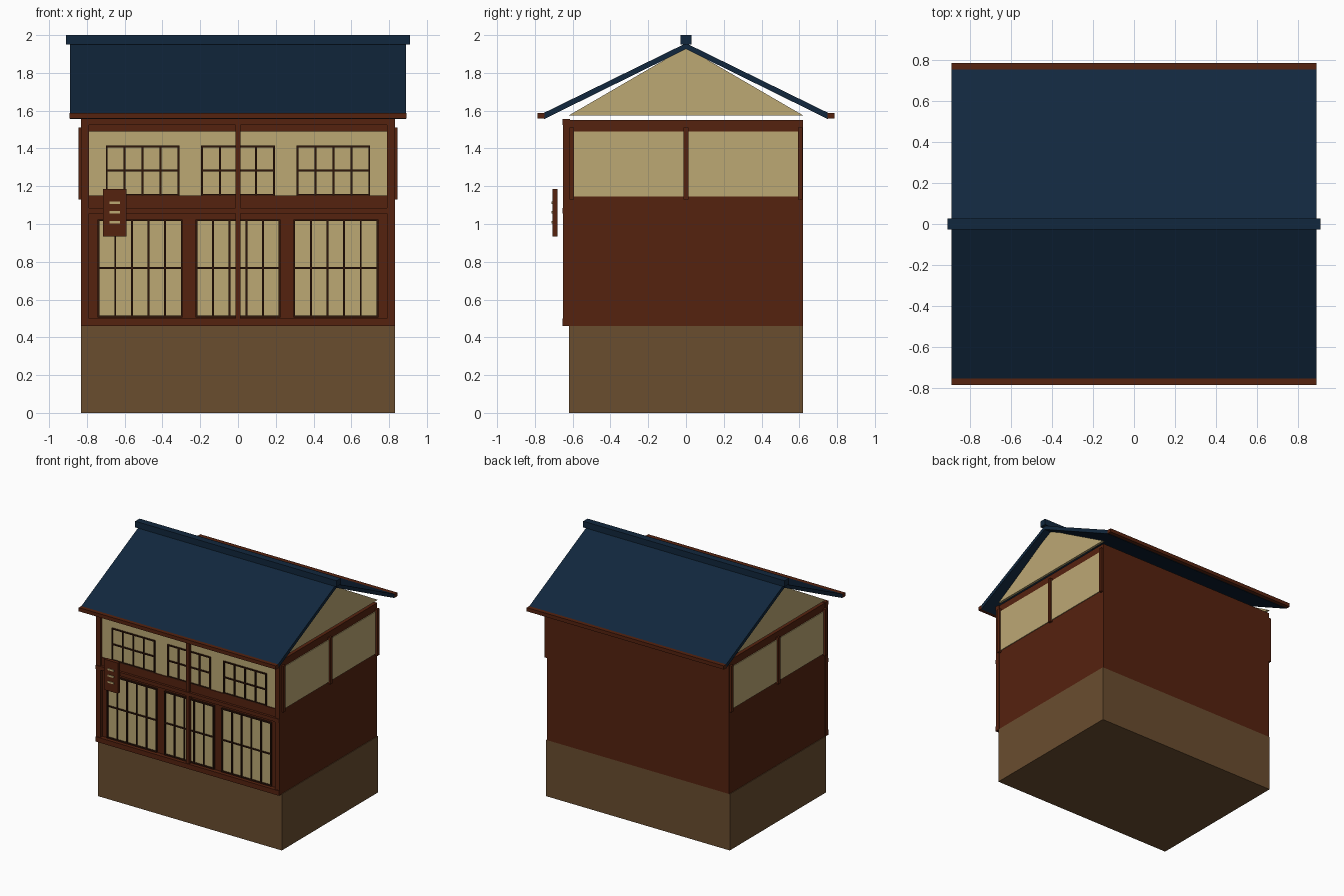
import bpy, bmesh

if "Cube" in bpy.data.objects:
    bpy.data.objects.remove(bpy.data.objects["Cube"])

def srgb(r, g, b):
    f = lambda c: c / 12.92 if c <= 0.04045 else ((c + 0.055) / 1.055) ** 2.4
    return (f(r / 255), f(g / 255), f(b / 255), 1.0)

def material(name, *rgb):
    m = bpy.data.materials.new(name)
    m.diffuse_color = srgb(*rgb)
    m.use_nodes = True
    m.node_tree.nodes["Principled BSDF"].inputs["Base Color"].default_value = m.diffuse_color
    return m

NAVY = material("navy roof", 17, 39, 61)
BROWN = material("red brown wood", 85, 34, 15)
DARK = material("dark brown lattice", 48, 22, 10)
TAN = material("tan plaster", 188, 168, 116)
STONE = material("brown base", 106, 77, 47)

def finish(name, bm, mat):
    bmesh.ops.recalc_face_normals(bm, faces=bm.faces[:])
    me = bpy.data.meshes.new(name)
    bm.to_mesh(me)
    bm.free()
    me.materials.append(mat)
    ob = bpy.data.objects.new(name, me)
    bpy.context.collection.objects.link(ob)
    return ob

def add_box(bm, x0, x1, y0, y1, z0, z1):
    vs = bmesh.ops.create_cube(bm, size=1)["verts"]
    for v in vs:
        v.co = (x0 if v.co.x < 0 else x1, y0 if v.co.y < 0 else y1, z0 if v.co.z < 0 else z1)

def boxes(name, mat, *dims):
    bm = bmesh.new()
    for d in dims:
        add_box(bm, *d)
    return finish(name, bm, mat)

def prism(name, mat, profile, x0, x1):
    # extrude a (y, z) profile along x
    bm = bmesh.new()
    f = bm.faces.new([bm.verts.new((x0, y, z)) for y, z in profile])
    r = bmesh.ops.extrude_face_region(bm, geom=[f])
    for v in r["geom"]:
        if isinstance(v, bmesh.types.BMVert):
            v.co.x = x1
    return finish(name, bm, mat)

def lattice(name, x0, x1, z0, z1, cells, zmid, y0, y1, t=0.01):
    # frame, upright bars and one crossbar
    dims = []
    for i in range(cells + 1):
        x = x0 + t / 2 + (x1 - x0 - t) * i / cells
        dims.append((x - t / 2, x + t / 2, y0, y1, z0, z1))
    for z in (z0 + t / 2, zmid, z1 - t / 2):
        dims.append((x0, x1, y0 + 0.001, y1, z - t / 2, z + t / 2))
    boxes(name, DARK, *dims)

# Base and body
boxes("base", STONE, (-0.83, 0.83, -0.62, 0.62, 0, 0.46))
boxes("body_walls", BROWN, (-0.825, 0.825, -0.62, 0.62, 0.46, 1.55))

# Front plaster, posts and beams
boxes("front_upper_plaster", TAN, (-0.79, 0.79, -0.626, -0.618, 1.15, 1.49))
boxes("front_posts", BROWN, *[(x - w, x + w, -0.65, -0.615, 0.46, 1.55)
                              for x, w in ((-0.81, 0.02), (0, 0.014), (0.81, 0.02))])
boxes("front_beams", BROWN,
      (-0.83, 0.83, -0.655, -0.615, 1.525, 1.555),
      (-0.83, 0.83, -0.655, -0.615, 1.055, 1.085),
      (-0.83, 0.83, -0.655, -0.615, 0.46, 0.50),
      (-0.79, 0.79, -0.635, -0.615, 1.49, 1.525),
      (-0.79, 0.79, -0.635, -0.615, 1.085, 1.15))

# Upper windows and lower lattice doors
for tag, c in (("left", -0.505), ("middle", 0), ("right", 0.505)):
    lattice(f"upper_window_{tag}", c - 0.195, c + 0.195, 1.148, 1.415, 4, 1.283, -0.636, -0.62)
for tag, c in (("left", -0.518), ("middle", 0), ("right", 0.518)):
    boxes(f"door_panel_{tag}", TAN, (c - 0.222, c + 0.222, -0.626, -0.618, 0.508, 1.02))
    lattice(f"door_lattice_{tag}", c - 0.225, c + 0.225, 0.505, 1.025, 5, 0.767, -0.636, -0.62)

# Side plaster panels, posts and gables
for tag, s in (("left", -1), ("right", 1)):
    def side(a, b, *r):
        return (min(s * a, s * b), max(s * a, s * b)) + r
    boxes(f"side_plaster_{tag}", TAN, side(0.822, 0.831, -0.6, 0.6, 1.145, 1.49))
    boxes(f"side_posts_{tag}", BROWN, *[side(0.82, 0.845, y - 0.013, y + 0.013, 1.13, 1.51)
                                        for y in (-0.605, 0, 0.605)])
    x0, x1 = sorted((s * 0.81, s * 0.83))
    prism(f"gable_{tag}", TAN, [(-0.62, 1.575), (0.62, 1.575), (0, 1.935)], x0, x1)

# Roof slopes, eave boards and ridge
for tag, s in (("front", -1), ("back", 1)):
    prism(f"roof_{tag}", NAVY,
          [(0, 1.957), (s * 0.765, 1.582), (s * 0.752, 1.555), (0, 1.926)], -0.89, 0.89)
    y0, y1 = sorted((s * 0.75, s * 0.785))
    boxes(f"eave_board_{tag}", BROWN, (-0.891, 0.891, y0, y1, 1.558, 1.588))
boxes("ridge_beam", NAVY, (-0.91, 0.91, -0.028, 0.028, 1.95, 2.0))

# Hanging sign board with plain stripes
boxes("sign_board", BROWN, (-0.715, -0.59, -0.708, -0.68, 0.935, 1.185))
boxes("sign_stripes", TAN, *[(-0.68, -0.625, -0.713, -0.705, z - 0.007, z + 0.007)
                             for z in (1.01, 1.062, 1.113)])
